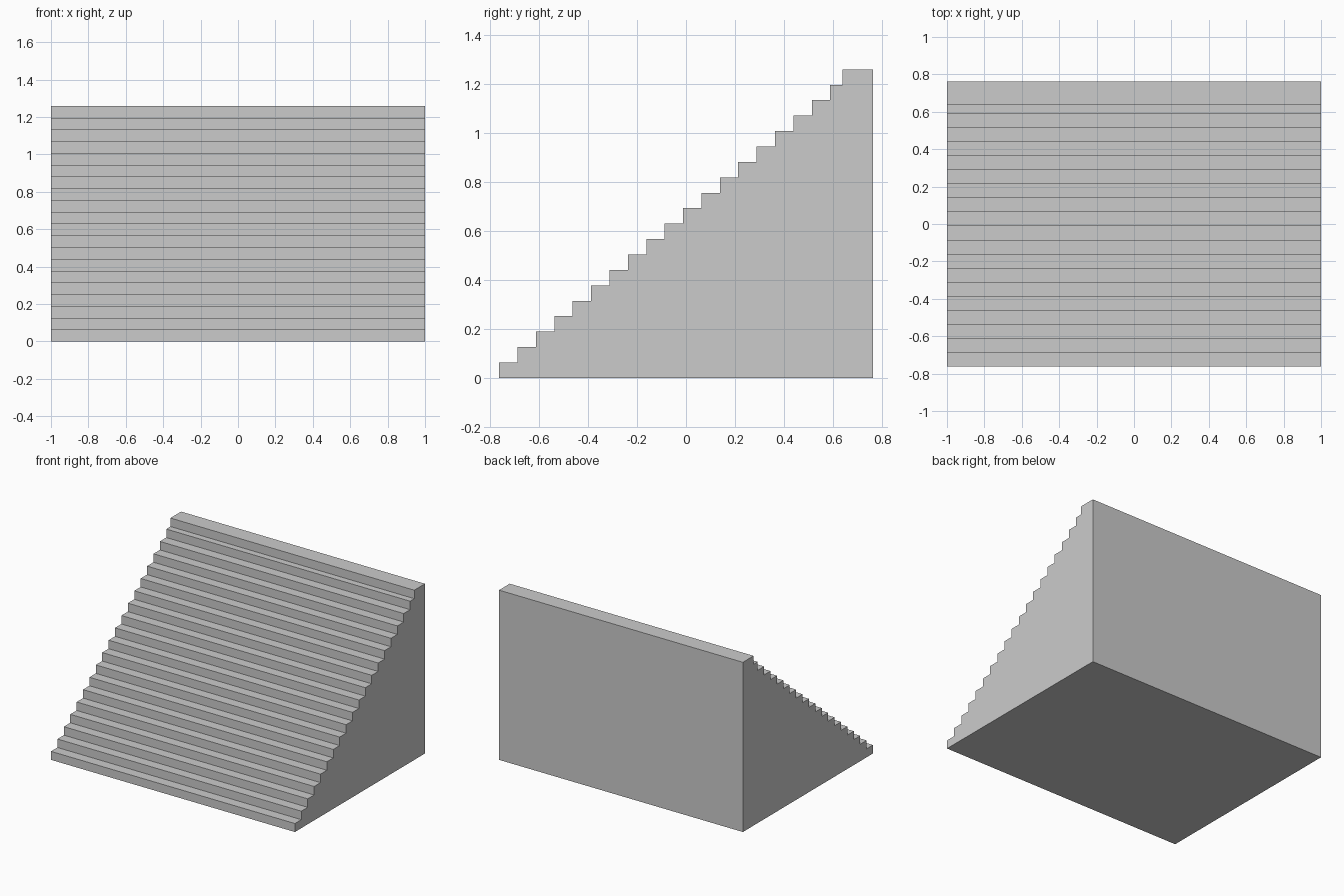
import bpy
import bmesh

if "Cube" in bpy.data.objects:
    bpy.data.objects.remove(bpy.data.objects["Cube"])

STEPS = 20
RISE = 0.0629
RUN = 0.075
HALF_W = 1.0
FRONT, BACK = -0.762, 0.762
TOP_EDGE = 0.637   # front edge of the deeper top landing

# Stepped side profile (y, z)
profile = [(FRONT, 0.0)]
for i in range(STEPS):
    y = FRONT + i * RUN if i < STEPS - 1 else TOP_EDGE
    if i:
        profile.append((y, i * RISE))
    profile.append((y, (i + 1) * RISE))
profile += [(BACK, STEPS * RISE), (BACK, 0.0)]

# Extrude the profile across the width into one solid staircase
bm = bmesh.new()
side = bm.faces.new([bm.verts.new((-HALF_W, y, z)) for y, z in profile])
ext = bmesh.ops.extrude_face_region(bm, geom=[side], use_keep_orig=True)
moved = [v for v in ext["geom"] if isinstance(v, bmesh.types.BMVert)]
bmesh.ops.translate(bm, verts=moved, vec=(2 * HALF_W, 0, 0))
bmesh.ops.recalc_face_normals(bm, faces=bm.faces[:])

mesh = bpy.data.meshes.new("staircase")
bm.to_mesh(mesh)
bm.free()
bpy.context.collection.objects.link(bpy.data.objects.new("staircase", mesh))
